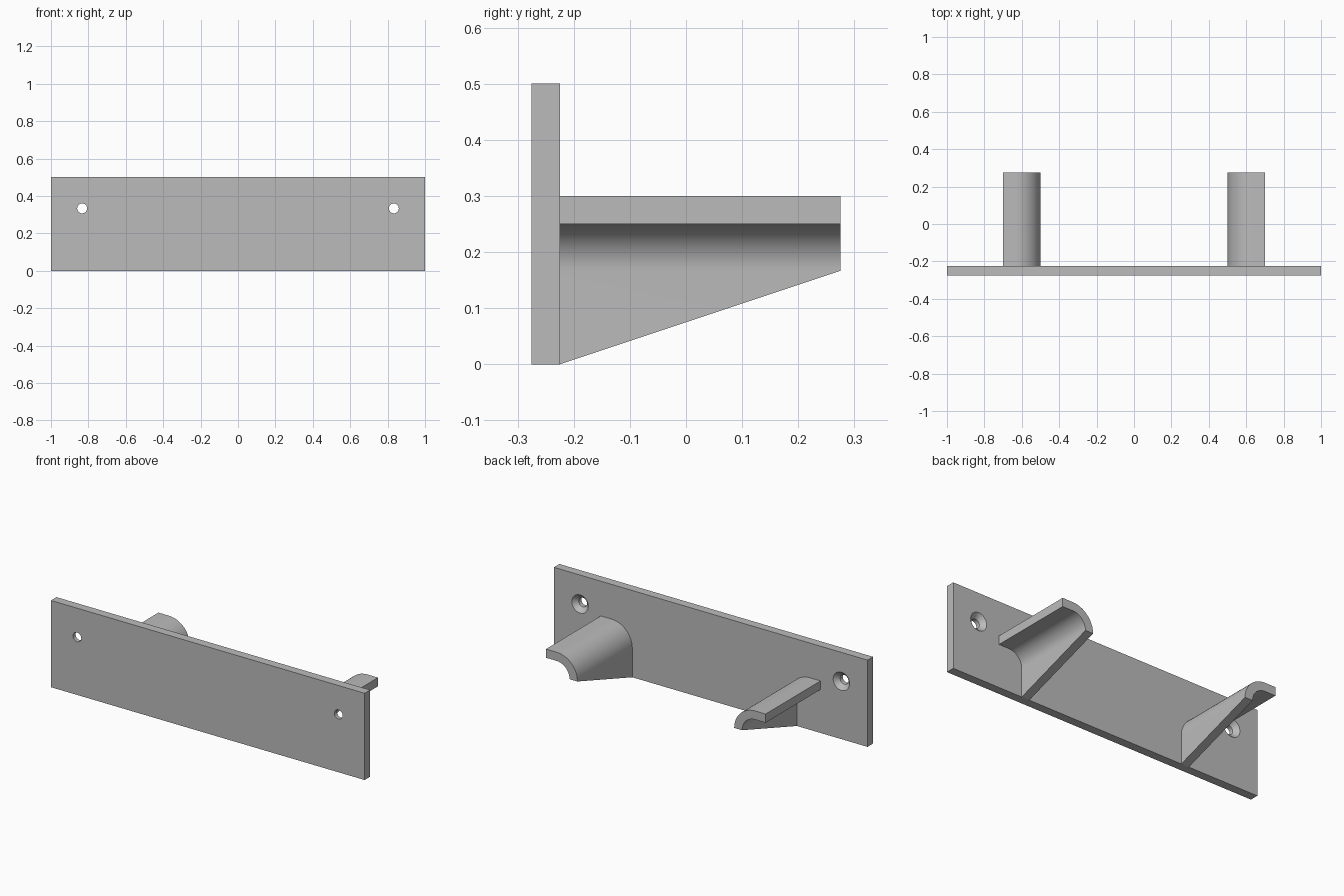
import bpy, bmesh, math

cube = bpy.data.objects.get("Cube")
if cube:
    bpy.data.objects.remove(cube, do_unlink=True)

GREY = (0.5, 0.5, 0.5, 1)
mat = bpy.data.materials.new("plain grey")
mat.use_nodes = True
mat.diffuse_color = GREY
mat.node_tree.nodes["Principled BSDF"].inputs["Base Color"].default_value = GREY

THICK = 0.05
FRONT, WALL, TIP = -0.275, -0.225, 0.275
OUTER_R = 0.1333
HOOK_TOP = 0.3
STEPS = 24


def add_object(name, bm):
    bmesh.ops.remove_doubles(bm, verts=bm.verts, dist=1e-5)
    bmesh.ops.recalc_face_normals(bm, faces=bm.faces)
    mesh = bpy.data.meshes.new(name)
    bm.to_mesh(mesh)
    bm.free()
    mesh.materials.append(mat)
    obj = bpy.data.objects.new(name, mesh)
    bpy.context.collection.objects.link(obj)
    return obj


def activate(obj):
    bpy.ops.object.select_all(action='DESELECT')
    obj.select_set(True)
    bpy.context.view_layer.objects.active = obj


def smooth(obj):
    activate(obj)
    bpy.ops.object.shade_smooth_by_angle(angle=math.radians(30))


# Back plate
bm = bmesh.new()
bmesh.ops.create_cube(bm, size=1)
for v in bm.verts:
    v.co.x *= 2
    v.co.y = FRONT if v.co.y < 0 else WALL
    v.co.z = 0 if v.co.z < 0 else 0.5
plate = add_object("back_plate", bm)


def screw_cutter(x):
    """Turned shape of a countersunk screw hole, wide at the hook side."""
    r, wide, over = 0.0265, 0.0525, 0.01
    profile = [(r, FRONT - over), (r, WALL - wide + r), (wide, WALL), (wide, WALL + over)]
    bm = bmesh.new()
    rings = []
    for radius, y in profile:
        rings.append([bm.verts.new((x + radius * math.cos(a), y, 0.3333 + radius * math.sin(a)))
                      for a in (math.tau * i / 32 for i in range(32))])
    for a, b in zip(rings, rings[1:]):
        for i in range(32):
            j = (i + 1) % 32
            bm.faces.new((a[i], a[j], b[j], b[i]))
    bm.faces.new(rings[0])
    bm.faces.new(rings[-1])
    return add_object("screw_hole_cutter", bm)


# Screw holes
for x in (-0.8333, 0.8333):
    cutter = screw_cutter(x)
    cutter.hide_render = True
    mod = plate.modifiers.new("screw_hole", 'BOOLEAN')
    mod.operation = 'DIFFERENCE'
    mod.solver = 'EXACT'
    mod.object = cutter
    activate(plate)
    bpy.ops.object.modifier_apply(modifier=mod.name)
    bpy.data.objects.remove(cutter, do_unlink=True)
smooth(plate)


def hook_section(bottom):
    """Outer and inner points from the foot of the web, over the bend, to the lip."""
    inner_r = OUTER_R - THICK
    cx, cz = 0.5 + OUTER_R, HOOK_TOP - OUTER_R
    pairs = [((0.5, bottom), (0.5 + THICK, bottom))]
    for i in range(STEPS + 1):
        a = math.pi - math.pi / 2 * i / STEPS
        pairs.append(tuple((cx + r * math.cos(a), cz + r * math.sin(a))
                           for r in (OUTER_R, inner_r)))
    pairs.append(((0.7, HOOK_TOP), (0.7, HOOK_TOP - THICK)))
    return pairs


# Hooks: bent strips whose web tapers away towards the tip
for name, side in (("left_hook", 1), ("right_hook", -1)):
    bm = bmesh.new()
    ends = []
    for y, bottom in ((WALL, 0), (TIP, HOOK_TOP - OUTER_R)):
        pairs = [[bm.verts.new((side * x, y, z)) for x, z in pair]
                 for pair in hook_section(bottom)]
        ends.append(pairs)
    back, tip = ends
    for i in range(len(back) - 1):
        for end in ends:
            bm.faces.new((end[i][0], end[i][1], end[i + 1][1], end[i + 1][0]))
        for k in (0, 1):
            bm.faces.new((back[i][k], back[i + 1][k], tip[i + 1][k], tip[i][k]))
    for i in (0, -1):
        bm.faces.new((back[i][0], back[i][1], tip[i][1], tip[i][0]))
    smooth(add_object(name, bm))
